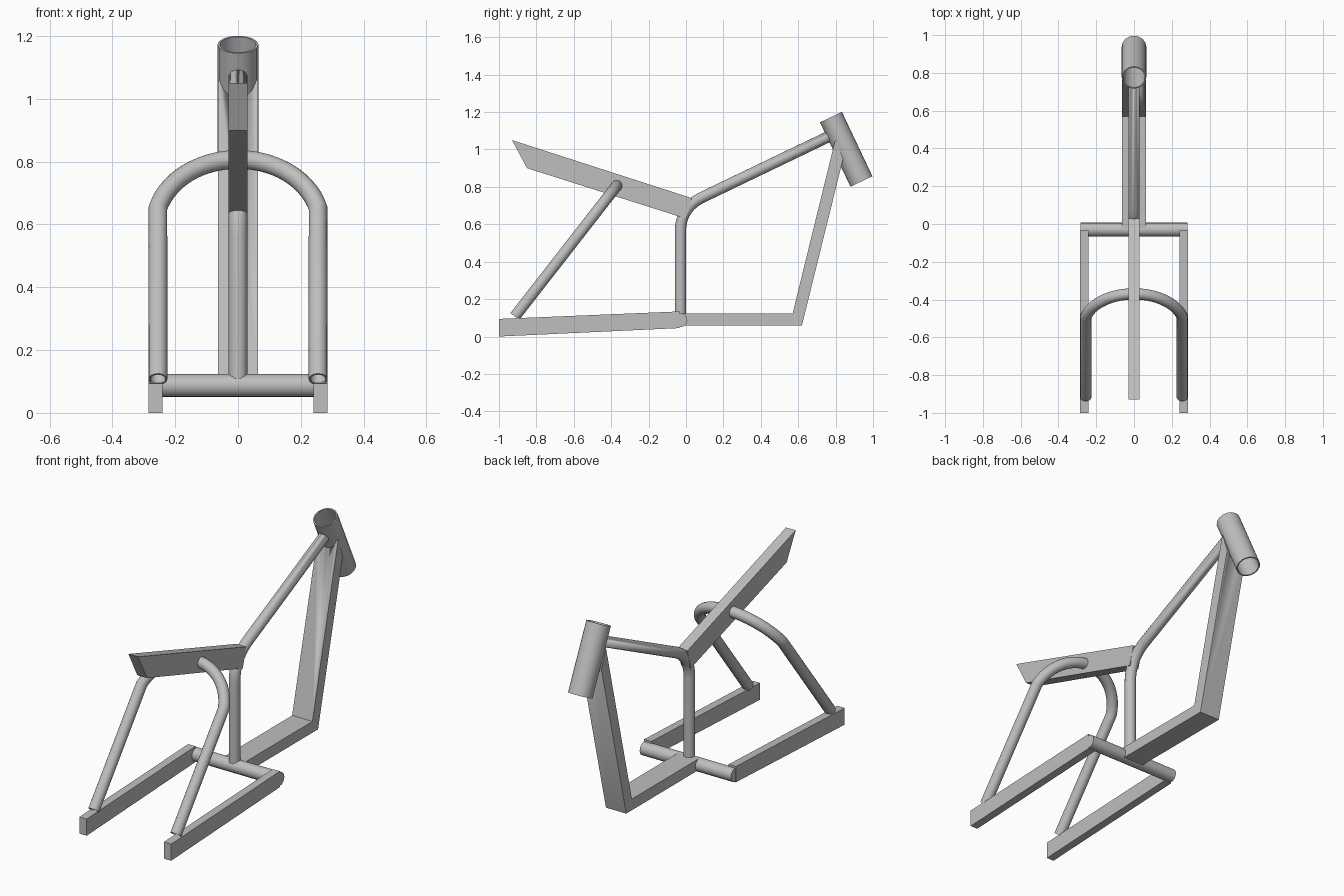
import bpy, bmesh, math
from mathutils import Vector

cube = bpy.data.objects.get("Cube")
if cube:
    bpy.data.objects.remove(cube, do_unlink=True)

GREY = (0.52, 0.52, 0.52, 1)
metal = bpy.data.materials.new("bare grey metal")
metal.use_nodes = True
metal.diffuse_color = GREY
metal.node_tree.nodes["Principled BSDF"].inputs["Base Color"].default_value = GREY


def activate(obj):
    bpy.ops.object.select_all(action="DESELECT")
    obj.select_set(True)
    bpy.context.view_layer.objects.active = obj


def finish(obj):
    obj.data.materials.clear()
    obj.data.materials.append(metal)
    activate(obj)
    bpy.ops.object.shade_smooth_by_angle(angle=math.radians(35))
    return obj


def plate(name, profile, x0, x1):
    """Square-section beam: a side profile of (y, z) points extruded along x."""
    bm = bmesh.new()
    face = bm.faces.new([bm.verts.new((x0, y, z)) for y, z in profile])
    side = bmesh.ops.extrude_face_region(bm, geom=[face])["geom"]
    bmesh.ops.translate(bm, vec=(x1 - x0, 0, 0),
                        verts=[v for v in side if isinstance(v, bmesh.types.BMVert)])
    bmesh.ops.recalc_face_normals(bm, faces=bm.faces[:])
    mesh = bpy.data.meshes.new(name)
    bm.to_mesh(mesh)
    bm.free()
    obj = bpy.data.objects.new(name, mesh)
    bpy.context.collection.objects.link(obj)
    return finish(obj)


def tube(name, points, radius, wall=0):
    """Round tube along a path; a wall thickness leaves its ends open."""
    curve = bpy.data.curves.new(name, "CURVE")
    curve.dimensions = "3D"
    curve.bevel_depth = radius
    curve.bevel_resolution = 6
    curve.use_fill_caps = not wall
    spline = curve.splines.new("POLY")
    spline.points.add(len(points) - 1)
    for p, co in zip(spline.points, points):
        p.co = (*co, 1)
    obj = bpy.data.objects.new(name, curve)
    bpy.context.collection.objects.link(obj)
    activate(obj)
    bpy.ops.object.convert(target="MESH")
    obj = bpy.context.object
    bm = bmesh.new()
    bm.from_mesh(obj.data)
    bmesh.ops.remove_doubles(bm, verts=bm.verts[:], dist=0.0001)
    bmesh.ops.recalc_face_normals(bm, faces=bm.faces[:])
    bm.to_mesh(obj.data)
    bm.free()
    if wall:
        mod = obj.modifiers.new("wall", "SOLIDIFY")
        mod.thickness = wall
        mod.offset = -1
        bpy.ops.object.modifier_apply(modifier=mod.name)
    return finish(obj)


# Head tube, open at both ends
head_top, head_low = Vector((0, 0.775, 1.173)), Vector((0, 0.938, 0.829))
tube("head_tube", [head_top, head_low], 0.065, 0.007)

# Seat tube bending forward into the top tube
corner = Vector((0, -0.03, 0.688))
top_end = Vector((0, 0.79, 1.082))
start = corner - Vector((0, 0, 0.13))
end = corner + (top_end - corner).normalized() * 0.13
bend = [start * (1 - t) ** 2 + corner * 2 * t * (1 - t) + end * t ** 2
        for t in (i / 12 for i in range(13))]
top_tube = tube("seat_and_top_tube", [Vector((0, -0.03, 0.09)), *bend, top_end], 0.03)

# Box-section floor beam and down tube
down_tube = plate("down_tube", [(-0.02, 0.06), (0.62, 0.06), (0.84, 0.95),
                                (0.80, 1.06), (0.57, 0.123), (-0.02, 0.123)],
                  -0.063, 0.063)

# Clear the bore of the head tube where the two frame tubes enter it
axis = (head_low - head_top) * 0.2
bore = tube("bore_cutter", [head_top - axis, head_low + axis], 0.06)
bore.hide_render = True
for part in (top_tube, down_tube):
    activate(part)
    mod = part.modifiers.new("bore", "BOOLEAN")
    mod.operation = "DIFFERENCE"
    mod.solver = "EXACT"
    mod.object = bore
    bpy.ops.object.modifier_apply(modifier=mod.name)
bpy.data.objects.remove(bore, do_unlink=True)

# Seat beam
plate("seat_beam", [(-0.93, 1.05), (-0.85, 0.90), (0.0, 0.63), (0.03, 0.74)],
      -0.03, 0.03)

# Cross tube and the two rear stays
tube("cross_tube", [(-0.283, -0.03, 0.087), (0.283, -0.03, 0.087)], 0.037)
for side, label in ((1, "left"), (-1, "right")):
    plate(label + "_rear_stay", [(-1, 0), (-0.035, 0.045), (-0.035, 0.134), (-1, 0.094)],
          side * 0.24, side * 0.285)

# Rear hoop: two slanted legs joined by a circular arc
foot, crown = Vector((0, -0.915, 0.107)), Vector((0, -0.37, 0.807))
up = (crown - foot).normalized()
half, rise = 0.255, 0.196
radius = (half ** 2 + rise ** 2) / (2 * rise)
sweep = math.asin(half / radius)
centre = crown - up * radius
arc = [centre + up * radius * math.cos(a) + Vector((radius * math.sin(a), 0, 0))
       for a in (sweep * i / 14 for i in range(-14, 15))]
leg = Vector((half, 0, 0))
tube("rear_hoop", [foot - leg, *arc, foot + leg], 0.03, 0.006)
